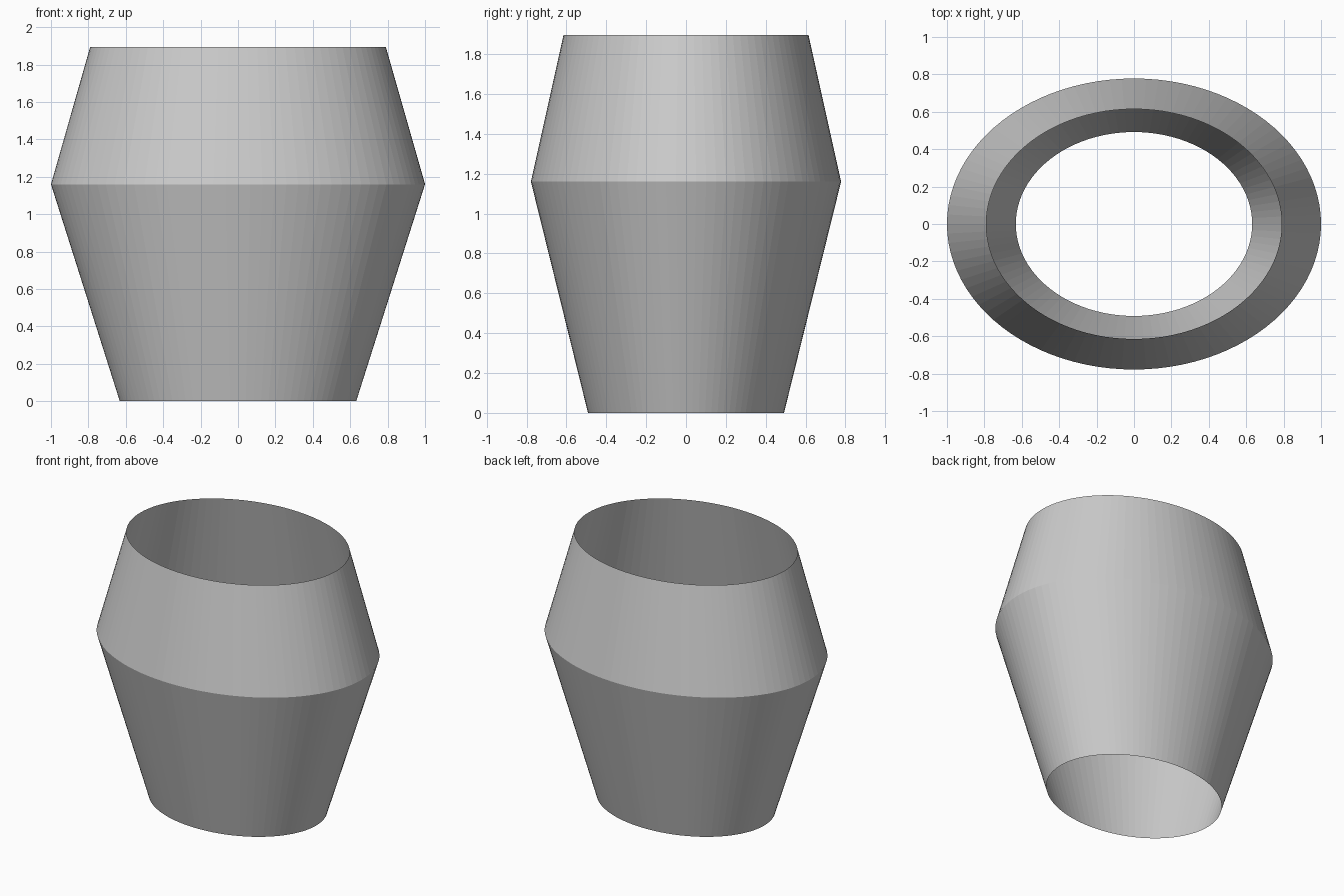
import bpy, bmesh
from math import cos, sin, tau

if "Cube" in bpy.data.objects:
    bpy.data.objects.remove(bpy.data.objects["Cube"])

SIDES = 96
DEPTH_RATIO = 0.778                                   # oval: depth / width
PROFILE = [(0.632, 0.0), (1.0, 1.16), (0.79, 1.895)]  # half-width, height

# Open oval shell: foot, belly and rim rings joined by flat-faced walls
bm = bmesh.new()
rings = [[bm.verts.new((r * cos(tau * i / SIDES),
                        r * DEPTH_RATIO * sin(tau * i / SIDES), z))
          for i in range(SIDES)] for r, z in PROFILE]
for low, high in zip(rings, rings[1:]):
    for i in range(SIDES):
        j = (i + 1) % SIDES
        bm.faces.new((low[i], low[j], high[j], high[i]))

mesh = bpy.data.meshes.new("oval_shell")
bm.to_mesh(mesh)
bm.free()
shell = bpy.data.objects.new("oval_shell", mesh)
bpy.context.collection.objects.link(shell)
